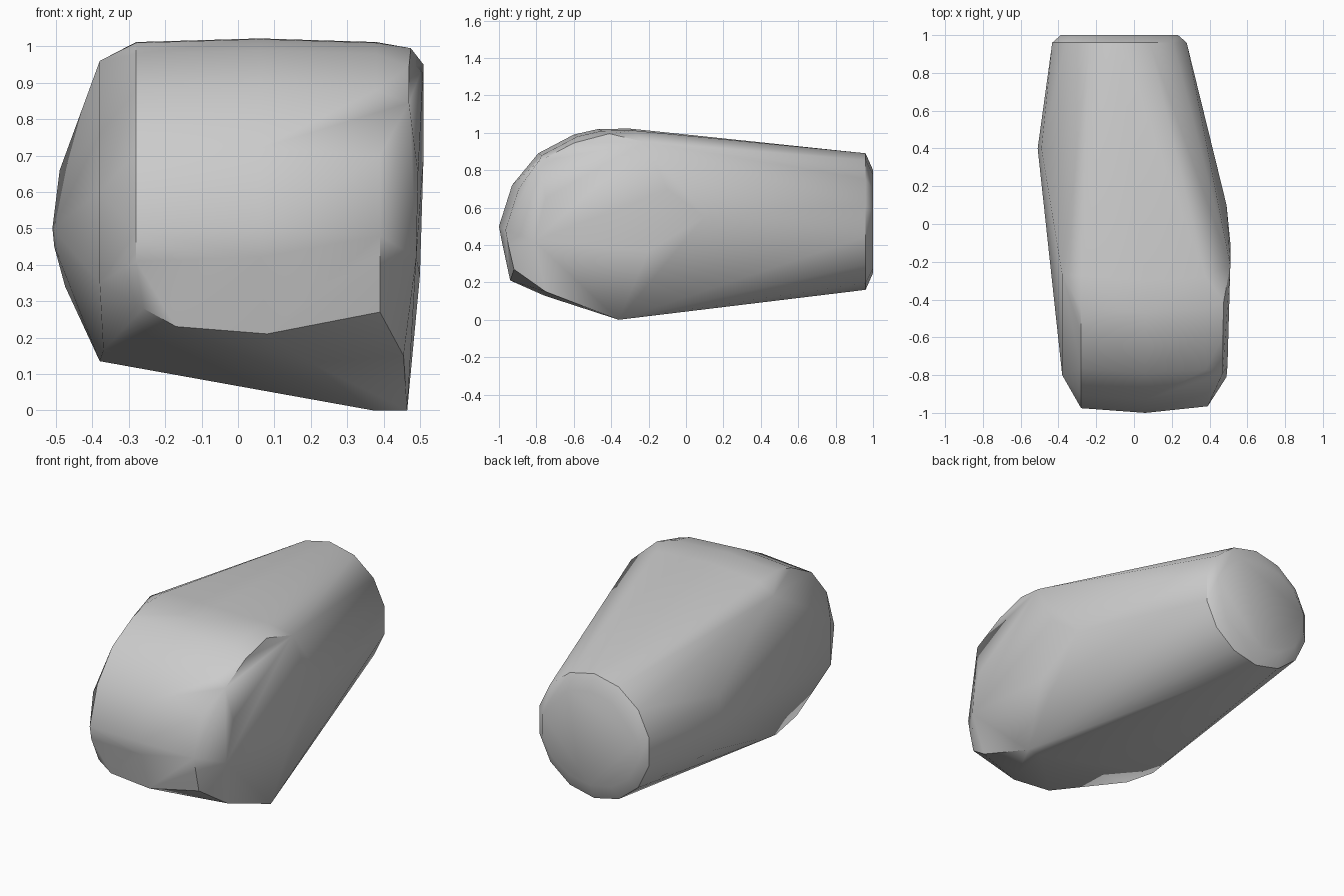
import bpy, bmesh
from math import sin, cos, pi, radians

cube = bpy.data.objects.get("Cube")
if cube:
    bpy.data.objects.remove(cube, do_unlink=True)

grey = bpy.data.materials.new("plain_grey")
grey.use_nodes = True
colour = (0.6, 0.6, 0.6, 1)
grey.diffuse_color = colour
grey.node_tree.nodes["Principled BSDF"].inputs["Base Color"].default_value = colour

points = []


def ring(y, rx, rz, sides=14):
    """Oval ring of points around the narrow rear end."""
    for i in range(sides):
        a = 2 * pi * i / sides
        points.append((-0.077 + rx * sin(a), y, 0.525 + rz * cos(a)))


def ridge(x, profile, dy=0, dz=0):
    """Rounded nose profile placed at one width, pulled in by dy and dz."""
    for y, z in profile:
        points.append((x, y + dy, z - dz))


# Rear cap with a slight chamfer
ring(0.96, 0.365, 0.365)
ring(1.0, 0.318, 0.275)

# Rounded nose, running from the chin up to the crown
nose = [(-0.985, 0.42), (-1.0, 0.5), (-0.93, 0.72), (-0.79, 0.89),
        (-0.6, 0.99), (-0.47, 1.02), (-0.3, 1.022)]
ridge(0.06, nose)
ridge(-0.28, nose, 0.025, 0.01)
ridge(0.39, nose[:3], 0.035, 0.02)
ridge(0.38, nose[3:], 0.02, 0.01)
ridge(0.47, nose[3:6], 0.0, 0.045)

# Chin edge and sloping underside
points += [(-0.26, -0.92, 0.28), (-0.17, -0.935, 0.23), (0.08, -0.94, 0.21),
           (0.39, -0.92, 0.27), (0.2, -0.76, 0.13), (0.455, -0.75, 0.15),
           (0.465, -0.36, 0.0), (0.37, -0.36, 0.0),
           (-0.38, -0.29, 0.135), (-0.37, -0.5, 0.165)]

# Left flank
points += [(0.475, -0.41, 0.995), (0.51, -0.22, 0.95), (0.49, -0.81, 0.42),
           (0.495, -0.75, 0.65), (0.51, -0.1, 0.7), (0.5, -0.2, 0.37),
           (0.49, 0.1, 0.55)]

# Right flank with its bevelled front edge
points += [(-0.38, -0.8, 0.35), (-0.38, -0.8, 0.6), (-0.38, -0.6, 0.76),
           (-0.38, -0.38, 0.88), (-0.38, -0.27, 0.96), (-0.51, 0.4, 0.5),
           (-0.49, 0.4, 0.66), (-0.505, 0.4, 0.45), (-0.475, 0.42, 0.34)]

# Wrap the points in one convex shell
bm = bmesh.new()
for p in points:
    bm.verts.new(p)
bmesh.ops.convex_hull(bm, input=bm.verts[:])
bmesh.ops.delete(bm, geom=[v for v in bm.verts if not v.link_faces], context='VERTS')
bmesh.ops.dissolve_limit(bm, angle_limit=radians(1), verts=bm.verts[:], edges=bm.edges[:])
bmesh.ops.recalc_face_normals(bm, faces=bm.faces[:])
mesh = bpy.data.meshes.new("body_shell")
bm.to_mesh(mesh)
bm.free()
mesh.materials.append(grey)
body = bpy.data.objects.new("body_shell", mesh)
bpy.context.collection.objects.link(body)

bpy.ops.object.select_all(action='DESELECT')
body.select_set(True)
bpy.context.view_layer.objects.active = body
bpy.ops.object.shade_smooth_by_angle(angle=radians(35))
